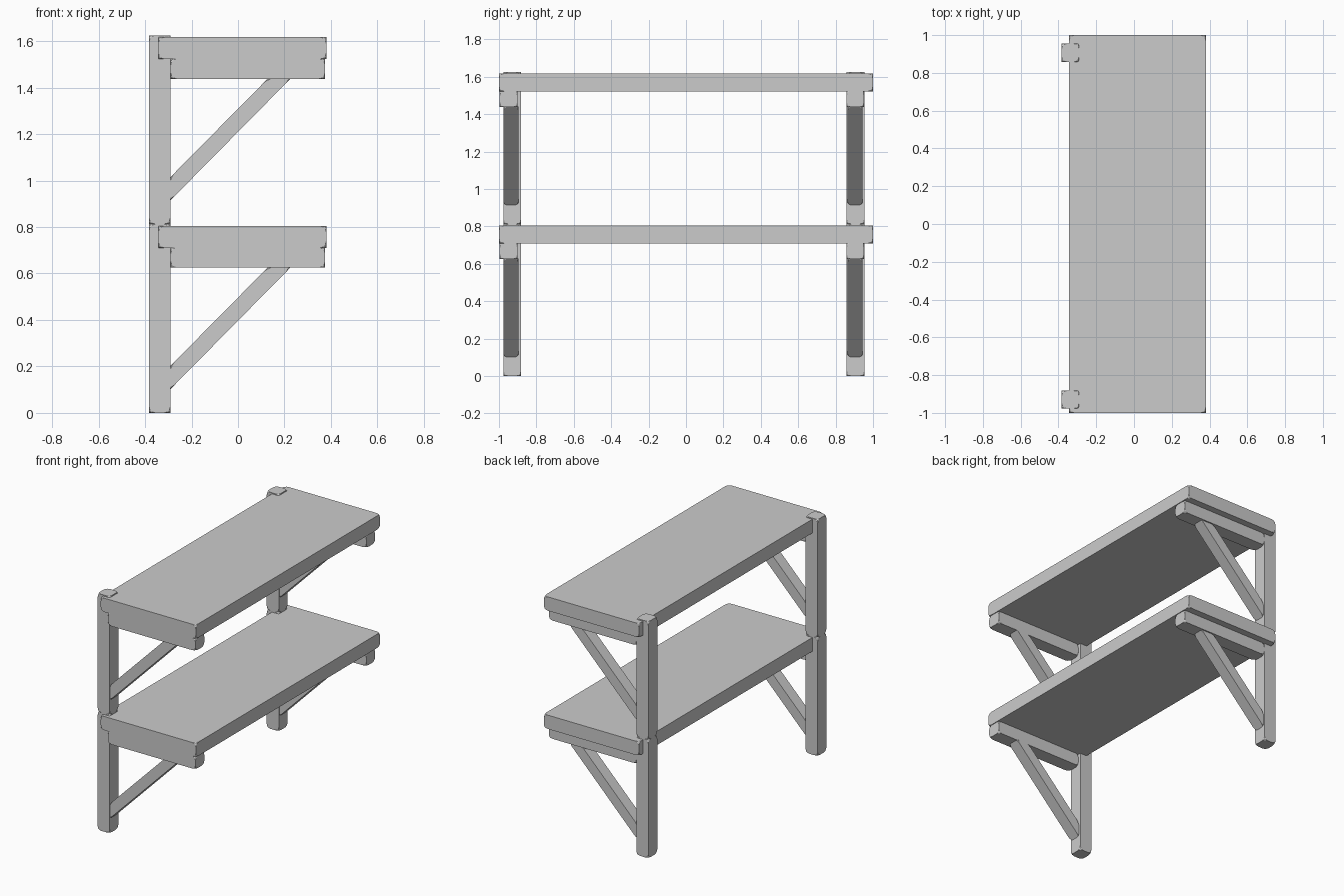
import bpy, bmesh

if "Cube" in bpy.data.objects:
    bpy.data.objects.remove(bpy.data.objects["Cube"])

ROUND = 0.028     # worn-corner size
TIER = 0.8125     # height of one stacked tier


def prism(name, profile, y0, y1, dz):
    """Extrude an x-z profile along y, then round off only its corner points."""
    bm = bmesh.new()
    face = bm.faces.new([bm.verts.new((x, y0, z + dz)) for x, z in profile])
    ext = bmesh.ops.extrude_face_region(bm, geom=[face])
    for v in ext["geom"]:
        if isinstance(v, bmesh.types.BMVert):
            v.co.y = y1
    bmesh.ops.recalc_face_normals(bm, faces=bm.faces[:])
    bmesh.ops.bevel(bm, geom=bm.verts[:], offset=ROUND, offset_type='OFFSET',
                    segments=3, profile=0.5, affect='VERTICES')
    bmesh.ops.recalc_face_normals(bm, faces=bm.faces[:])
    mesh = bpy.data.meshes.new(name)
    bm.to_mesh(mesh)
    bm.free()
    obj = bpy.data.objects.new(name, mesh)
    bpy.context.collection.objects.link(obj)
    return obj


def rect(x0, x1, z0, z1):
    return [(x0, z0), (x1, z0), (x1, z1), (x0, z1)]


brace_profile = [(-0.293, 0.10), (0.228, 0.628), (0.13, 0.628), (-0.293, 0.20)]

# y ranges of post, arm and brace on each side
sides = {
    "near": ((-0.977, -0.882), (-0.997, -0.90), (-0.976, -0.896)),
    "far": ((0.858, 0.955), (0.857, 0.953), (0.864, 0.944)),
}

for tier, level in enumerate(("lower", "upper")):
    dz = tier * TIER
    # shelf board
    prism(f"{level}_shelf", rect(-0.343, 0.38, 0.71, 0.805), -1.0, 1.0, dz)
    for side, (post, arm, brace) in sides.items():
        # back post, horizontal arm and diagonal brace
        prism(f"{level}_{side}_post", rect(-0.383, -0.291, 0.0, 0.8125), *post, dz)
        prism(f"{level}_{side}_arm", rect(-0.29, 0.375, 0.625, 0.712), *arm, dz)
        prism(f"{level}_{side}_brace", brace_profile, *brace, dz)
